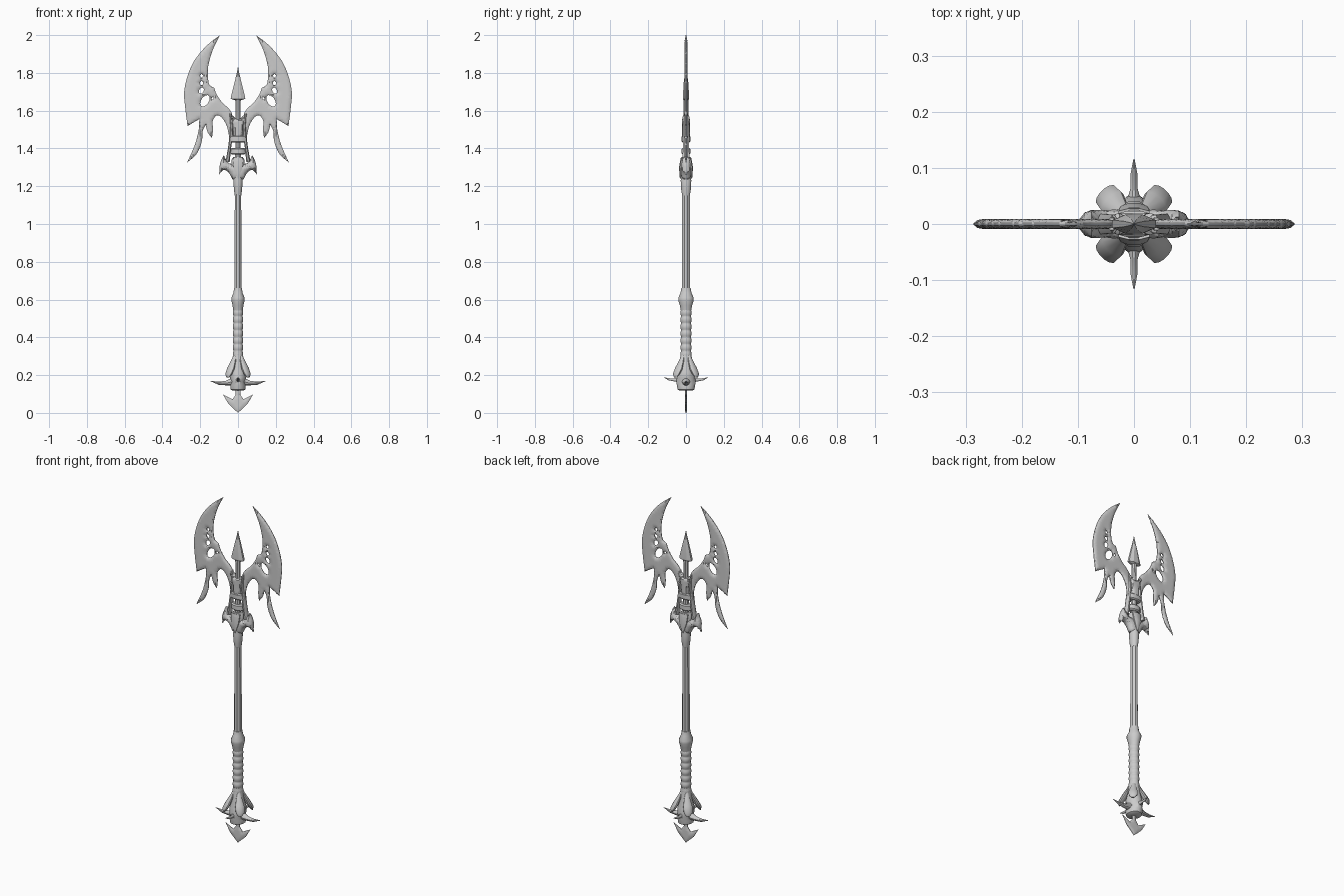
import bpy, bmesh, math
from mathutils import Vector
from mathutils.geometry import intersect_point_line

if "Cube" in bpy.data.objects:
    bpy.data.objects.remove(bpy.data.objects["Cube"])


def finish(name, bm, mirror="", angle=35):
    bmesh.ops.recalc_face_normals(bm, faces=bm.faces)
    me = bpy.data.meshes.new(name)
    bm.to_mesh(me)
    bm.free()
    ob = bpy.data.objects.new(name, me)
    bpy.context.collection.objects.link(ob)
    bpy.ops.object.select_all(action='DESELECT')
    ob.select_set(True)
    bpy.context.view_layer.objects.active = ob
    bpy.ops.object.shade_smooth_by_angle(angle=math.radians(angle))
    if mirror:
        m = ob.modifiers.new("Mirror", 'MIRROR')
        m.use_axis = ['X' in mirror, 'Y' in mirror, False]
        m.use_mirror_merge = False
    return ob


def sweep(name, rows, n=12, up=(0, 1, 0), mirror="", angle=35):
    """Elliptical rings along a path; rows are (x, y, z, radius_a, radius_b)."""
    bm, up = bmesh.new(), Vector(up)
    pts = [Vector(r[:3]) for r in rows]
    rings = []
    for i, r in enumerate(rows):
        t = (pts[min(i + 1, len(pts) - 1)] - pts[max(i - 1, 0)]).normalized()
        u = up.cross(t).normalized()
        v = t.cross(u)
        rings.append([bm.verts.new(pts[i] + u * r[3] * math.cos(a) + v * r[4] * math.sin(a))
                      for a in ((k + .5) * math.tau / n for k in range(n))])
    for a, b in zip(rings, rings[1:]):
        for k in range(n):
            bm.faces.new((a[k], a[(k + 1) % n], b[(k + 1) % n], b[k]))
    bm.faces.new(rings[0])
    bm.faces.new(rings[-1])
    return finish(name, bm, mirror, angle)


def column(name, rows, n=12, x=0, mirror="", angle=35):
    return sweep(name, [(x, 0, z, a, b) for z, a, b in rows], n, mirror=mirror, angle=angle)


def smooth_loop(pts, steps=5):
    """Catmull-Rom loop; a third value on a point marks a sharp corner."""
    out, n = [], len(pts)
    for i in range(n):
        a, b = pts[i], pts[(i + 1) % n]
        p1, p2 = Vector(a[:2]), Vector(b[:2])
        p0 = p1 if len(a) > 2 else Vector(pts[i - 1][:2])
        p3 = p2 if len(b) > 2 else Vector(pts[(i + 2) % n][:2])
        k = 1 if len(a) > 2 and len(b) > 2 else steps
        for s in range(k):
            t = s / k
            out.append(.5 * (2 * p1 + (p2 - p0) * t + (2 * p0 - 5 * p1 + 4 * p2 - p3) * t * t
                             + (3 * p1 - p0 - 3 * p2 + p3) * t ** 3))
    return out


def ellipse(x, z, a, b, tilt=0, n=14):
    c, s = math.cos(tilt), math.sin(tilt)
    pts = [(a * math.cos(k * math.tau / n), b * math.sin(k * math.tau / n)) for k in range(n)]
    return [Vector((x + p * c - q * s, z + p * s + q * c)) for p, q in pts]


def plate(name, loops, thick, bevel, edge=.0015, grid=.012, mirror="", angle=35):
    """Flat outline in the xz plane that swells from a thin edge to full thickness."""
    bm, segs = bmesh.new(), []
    for loop in loops:
        vs = [bm.verts.new((p.x, 0, p.y)) for p in loop]
        for a, b in zip(vs, vs[1:] + vs[:1]):
            bm.edges.new((a, b))
            segs.append((a.co.copy(), b.co.copy()))
    bmesh.ops.triangle_fill(bm, use_beauty=True, edges=bm.edges[:], normal=(0, -1, 0))
    for axis in (0, 2):
        lo = min(v.co[axis] for v in bm.verts)
        hi = max(v.co[axis] for v in bm.verts)
        no = Vector((axis == 0, 0, axis == 2))
        for k in range(1, int((hi - lo) / grid) + 1):
            bmesh.ops.bisect_plane(bm, geom=bm.verts[:] + bm.edges[:] + bm.faces[:],
                                   plane_co=no * (lo + k * grid), plane_no=no)

    def half(p):
        d = 1.0
        for a, b in segs:
            q, f = intersect_point_line(p, a, b)
            d = min(d, (p - (a if f < 0 else b if f > 1 else q)).length)
        f = min(1, d / bevel)
        return edge + (thick - edge) * math.sqrt(max(0, f * (2 - f)))

    res = bmesh.ops.extrude_face_region(bm, geom=bm.faces[:], use_keep_orig=True)
    moved = {g for g in res['geom'] if isinstance(g, bmesh.types.BMVert)}
    heights = {v: half(v.co) for v in bm.verts}
    for v, h in heights.items():
        v.co.y = h if v in moved else -h
    return finish(name, bm, mirror, angle)


def both(halfpts):
    return halfpts + [(-p[0],) + tuple(p[1:]) for p in reversed(halfpts) if p[0] > 0]


# Twin crescent blades with barbs, holes and the arms joining the head
C = 1
blade = [(.095, 2.0, C), (.165, 1.945), (.23, 1.867), (.266, 1.787), (.285, 1.70), (.28, 1.62),
         (.267, 1.518, C), (.232, 1.54), (.205, 1.555, C), (.208, 1.50), (.228, 1.42), (.27, 1.325, C),
         (.22, 1.37), (.192, 1.435), (.187, 1.49), (.172, 1.525, C), (.16, 1.485), (.138, 1.455, C),
         (.132, 1.50), (.134, 1.545), (.112, 1.575), (.085, 1.562), (.06, 1.52), (.046, 1.46, C),
         (.022, 1.46, C), (.028, 1.55), (.04, 1.60), (.085, 1.645), (.115, 1.69), (.125, 1.72, C),
         (.15, 1.735), (.158, 1.765, C), (.16, 1.80), (.155, 1.85), (.132, 1.925)]
holes = [ellipse(.193, 1.785, .008, .009), ellipse(.193, 1.746, .009, .011),
         ellipse(.194, 1.706, .012, .017, .5), ellipse(.175, 1.652, .02, .034, .6),
         ellipse(.135, 1.665, .005, .008, .5)]
plate("axe_blade", [smooth_loop(blade)] + holes, .009, .022, mirror="X")

# Spear tip and its rod
column("spear_tip", [(1.655, .014, .01), (1.662, .042, .018), (1.675, .04, .018), (1.75, .02, .013),
                     (1.80, .007, .006), (1.83, .001, .001)], 8, angle=20)
column("spear_rod", [(1.3, .017, .017), (1.62, .013, .013), (1.665, .017, .014)], 8)

# Forked head: flared yoke, side bars and binding bands
yoke = both([(.012, 1.56, C), (.03, 1.575), (.05, 1.585, C), (.038, 1.55), (.026, 1.50), (.024, 1.44, C)])
plate("head_yoke", [smooth_loop(yoke)], .02, .014)
sweep("side_bar", [(.055, 0, 1.33, .012, .02), (.045, 0, 1.40, .009, .018), (.037, 0, 1.46, .009, .018),
                   (.033, 0, 1.52, .009, .016), (.04, 0, 1.585, .008, .012)], 8, mirror="X")
for z, a in ((1.45, .05), (1.385, .04)):
    column("head_band", [(z - .018, a - .008, .018), (z - .012, a, .024), (z + .012, a, .024),
                         (z + .018, a - .008, .018)], 12)

# Winged collar under the head
wing = both([(.03, 1.318), (.055, 1.328), (.076, 1.365, C), (.095, 1.32), (.1, 1.262, C),
             (.078, 1.285), (.052, 1.275), (.028, 1.235, C)])
plate("collar_wing", [smooth_loop(wing)], .026, .03, edge=.004)
column("collar_core", [(1.15, .018, .021), (1.18, .022, .026), (1.23, .026, .029), (1.25, .022, .027),
                       (1.30, .035, .032), (1.34, .036, .031), (1.355, .025, .024)], 12)
sweep("collar_scale", [(0, -.02, 1.35, .008, .03), (0, -.028, 1.30, .01, .026), (0, -.027, 1.24, .006, .002)],
      8, up=(1, 0, 0), mirror="Y")

# Octagonal shaft and the swollen ring above the grip
column("shaft", [(.6, .021, .024), (1.2, .018, .022)], 8)
column("grip_ring", [(.53, .024, .026), (.57, .03, .034), (.595, .036, .042), (.61, .036, .042),
                     (.635, .025, .03), (.66, .022, .026)], 12)

# Wrapped grip
ripples = []
for k in range(65):
    z = .29 + k * .004
    r = .024 + .004 * abs(math.sin((z - .29) * math.pi / .037))
    ripples.append((z, r, r + .002))
column("wrapped_grip", ripples, 16, angle=60)

# Pommel body with four flaring petals and cross horns
column("pommel_body", [(.118, .03, .034), (.124, .04, .046), (.145, .042, .05), (.165, .036, .053),
                       (.185, .045, .05), (.215, .044, .046), (.255, .034, .036), (.33, .025, .028)], 12)
sweep("pommel_petal", [(.014, .014, .315, .004, .004), (.024, .024, .275, .01, .016),
                       (.038, .038, .235, .014, .025), (.05, .052, .205, .012, .023),
                       (.054, .056, .188, .004, .01)], 12, up=(1, -1, 0), mirror="XY")
sweep("side_horn", [(.03, 0, .165, .022, .022), (.06, 0, .158, .013, .014), (.10, 0, .157, .009, .009),
                    (.145, 0, .168, .001, .001)], 10, mirror="X")
sweep("cross_horn", [(0, .035, .175, .014, .014), (0, .065, .175, .008, .006), (0, .09, .178, .006, .006),
                     (0, .116, .187, .001, .001)], 10, up=(1, 0, 0), mirror="Y")

# Barbed arrow at the foot
foot = both([(.012, .13, C), (.012, .095, C), (.03, .072, C), (.08, .097, C), (.05, .047, C), (0, 0, C)])
plate("foot_barb", [smooth_loop(foot)], .006, .02)
